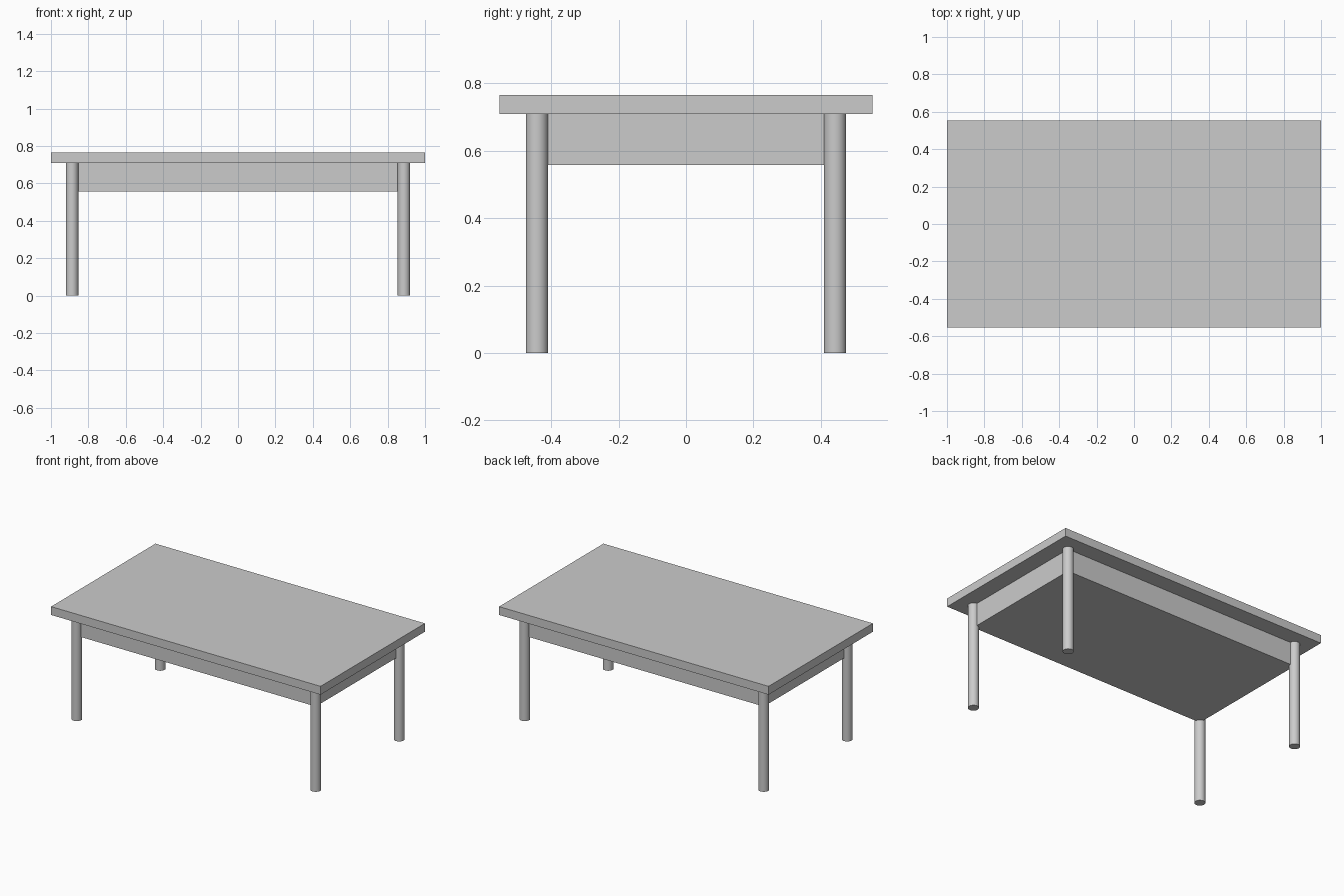
import bpy

cube = bpy.data.objects.get("Cube")
if cube:
    bpy.data.objects.remove(cube, do_unlink=True)

# Overall sizes
HALF_X, HALF_Y = 1.0, 0.553
LEG_X, LEG_Y, LEG_R = 0.887, 0.442, 0.033
APRON_Z, UNDER_Z, TOP_Z = 0.557, 0.709, 0.765

# Single grey finish
grey = bpy.data.materials.new("light_grey")
grey.use_nodes = True
colour = (0.6, 0.6, 0.6, 1)
grey.diffuse_color = colour
grey.node_tree.nodes["Principled BSDF"].inputs["Base Color"].default_value = colour


def finish(name):
    obj = bpy.context.object
    obj.name = obj.data.name = name
    obj.data.materials.append(grey)
    return obj


def slab(name, half_x, half_y, z0, z1):
    bpy.ops.mesh.primitive_cube_add(size=2, location=(0, 0, (z0 + z1) / 2))
    obj = finish(name)
    obj.scale = (half_x, half_y, (z1 - z0) / 2)
    bpy.ops.object.transform_apply(location=False, rotation=False, scale=True)


def leg(name, x, y):
    bpy.ops.mesh.primitive_cylinder_add(
        vertices=32, radius=LEG_R, depth=UNDER_Z, location=(x, y, UNDER_Z / 2))
    finish(name)
    bpy.ops.object.shade_smooth_by_angle()


# Table top and the solid apron block, whose corners sit on the leg axes
slab("table_top", HALF_X, HALF_Y, UNDER_Z, TOP_Z)
slab("apron", LEG_X, LEG_Y, APRON_Z, UNDER_Z)

# Four round legs
for end, sy in (("front", -1), ("back", 1)):
    for side, sx in (("right", -1), ("left", 1)):
        leg(f"{end}_{side}_leg", sx * LEG_X, sy * LEG_Y)
